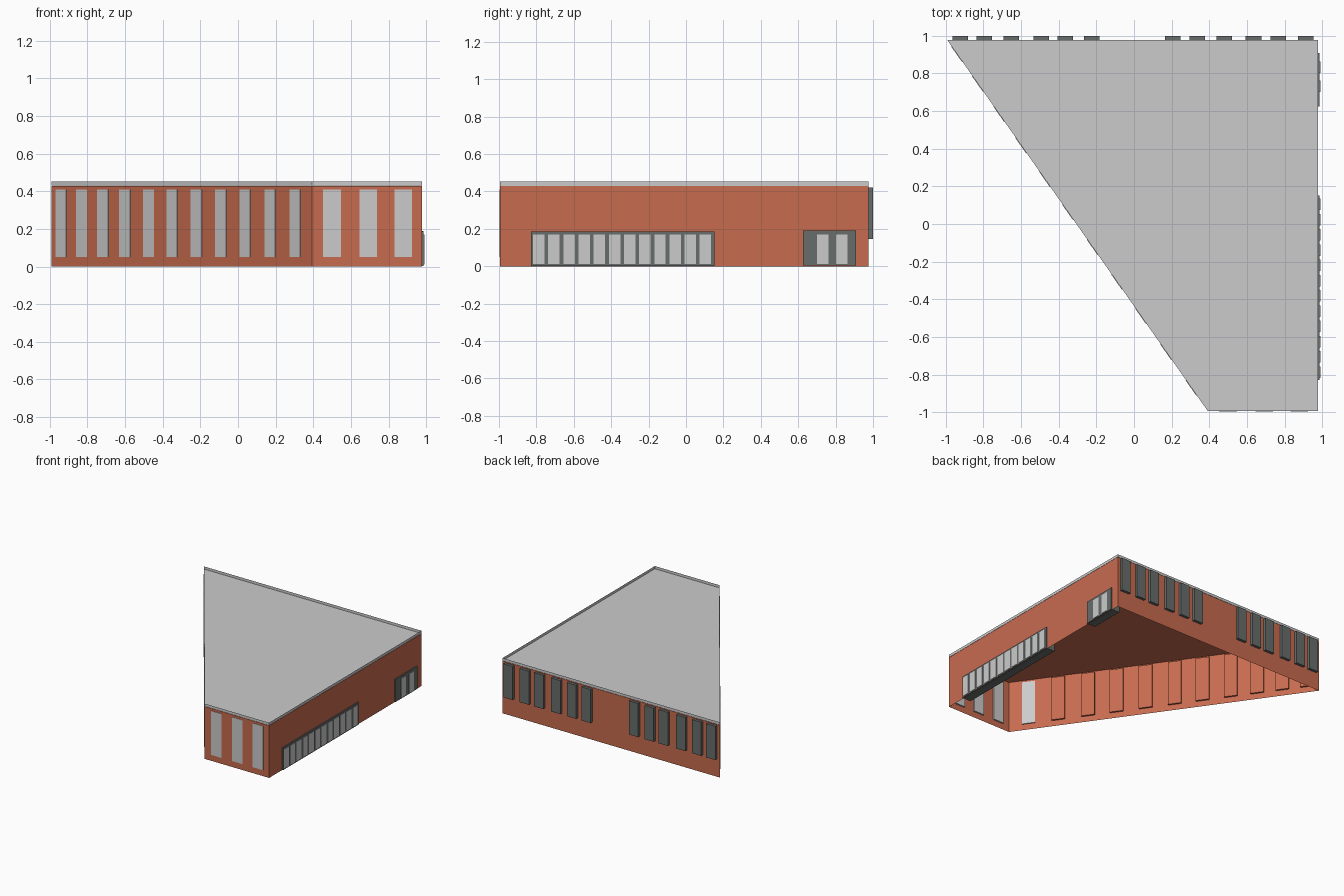
import bpy, bmesh, math
from mathutils import Vector, Matrix

if "Cube" in bpy.data.objects:
    bpy.data.objects.remove(bpy.data.objects["Cube"])


def material(name, rgb):
    m = bpy.data.materials.new(name)
    m.diffuse_color = (*rgb, 1)
    m.use_nodes = True
    m.node_tree.nodes["Principled BSDF"].inputs["Base Color"].default_value = m.diffuse_color
    return m


BRICK = material("brick", (0.57, 0.147, 0.078))
DARK = material("dark_frame", (0.135, 0.152, 0.146))

# footprint, counter-clockwise from the front left corner
FOOT = [(0.392, -0.994), (0.978, -0.994), (0.978, 0.977), (-0.992, 0.977)]


def finish(name, bm, mat=None):
    me = bpy.data.meshes.new(name)
    bm.to_mesh(me)
    bm.free()
    ob = bpy.data.objects.new(name, me)
    bpy.context.collection.objects.link(ob)
    if mat:
        me.materials.append(mat)
    return ob


def shell(name, z0, z1, cap_z=None, mat=None):
    """Thin wall sheet around the footprint, with an optional flat cap."""
    bm = bmesh.new()
    lo = [bm.verts.new((x, y, z0)) for x, y in FOOT]
    hi = [bm.verts.new((x, y, z1)) for x, y in FOOT]
    for i in range(4):
        j = (i + 1) % 4
        bm.faces.new((lo[i], lo[j], hi[j], hi[i]))
    if cap_z is not None:
        bm.faces.new(hi if cap_z == z1 else lo)
    return finish(name, bm, mat)


def wall_box(name, a, b, t, width, z0, z1, out, inn, mat=None):
    """Box on wall a->b, centred t units from a; out/inn are depths from the wall."""
    a, b = Vector((*a, 0)), Vector((*b, 0))
    d = (b - a).normalized()
    n = Vector((d.y, -d.x, 0))
    c = a + d * t + n * (out - inn) / 2
    rot = Matrix.Rotation(math.atan2(d.y, d.x), 4, 'Z')
    bm = bmesh.new()
    bmesh.ops.create_cube(bm, size=1)
    m = (Matrix.Translation((c.x, c.y, (z0 + z1) / 2)) @ rot
         @ Matrix.Diagonal((width, out + inn, z1 - z0, 1)))
    bmesh.ops.transform(bm, matrix=m, verts=bm.verts)
    return finish(name, bm, mat)


# brick walls (open below) and sunken roof with a thin parapet band
shell("brick_walls", 0.0, 0.428, 0.428, BRICK)
shell("roof_parapet", 0.43, 0.452, 0.43)

P, Q, R, S = FOOT

# front windows
for x in (0.50, 0.692, 0.878):
    wall_box("front_window", P, Q, x - P[0], 0.094, 0.05, 0.41, 0.003, 0.012)

# slanted wall windows, each in a brick recess that shows on the inside
k = (Vector(P) - Vector(S)).length / (P[0] - S[0])
xs = (-0.94, -0.83, -0.717, -0.60, -0.474, -0.35, -0.22, -0.09, 0.038, 0.171, 0.304)
for x in xs:
    t = (x - S[0]) * k
    wall_box("slant_window", S, P, t, 0.1, 0.05, 0.41, 0.003, 0.008)
    if x != xs[-1]:
        wall_box("slant_recess", S, P, t, 0.104, 0.047, 0.413, -0.002, 0.016, BRICK)

# right side dark window boxes with light panes
for name, y0, y1, z0, z1, panes in (
        ("long_window", -0.828, 0.152, 0.002, 0.185, [-0.787 + 0.081 * i for i in range(12)]),
        ("door", 0.625, 0.91, 0.004, 0.19, [0.732, 0.832])):
    wall_box(name + "_frame", Q, R, (y0 + y1) / 2 - Q[1], y1 - y0, z0, z1, 0.009, 0.07, DARK)
    for y in panes:
        wall_box(name + "_pane", Q, R, y - Q[1], 0.061, 0.012, 0.17, 0.012, 0.0)

# back wall dark panels in two groups of six
for x in (-0.923, -0.795, -0.652, -0.493, -0.365, -0.224,
          0.205, 0.337, 0.48, 0.635, 0.766, 0.912):
    wall_box("back_panel", R, S, R[0] - x, 0.083, 0.145, 0.42, 0.022, 0.01, DARK)
